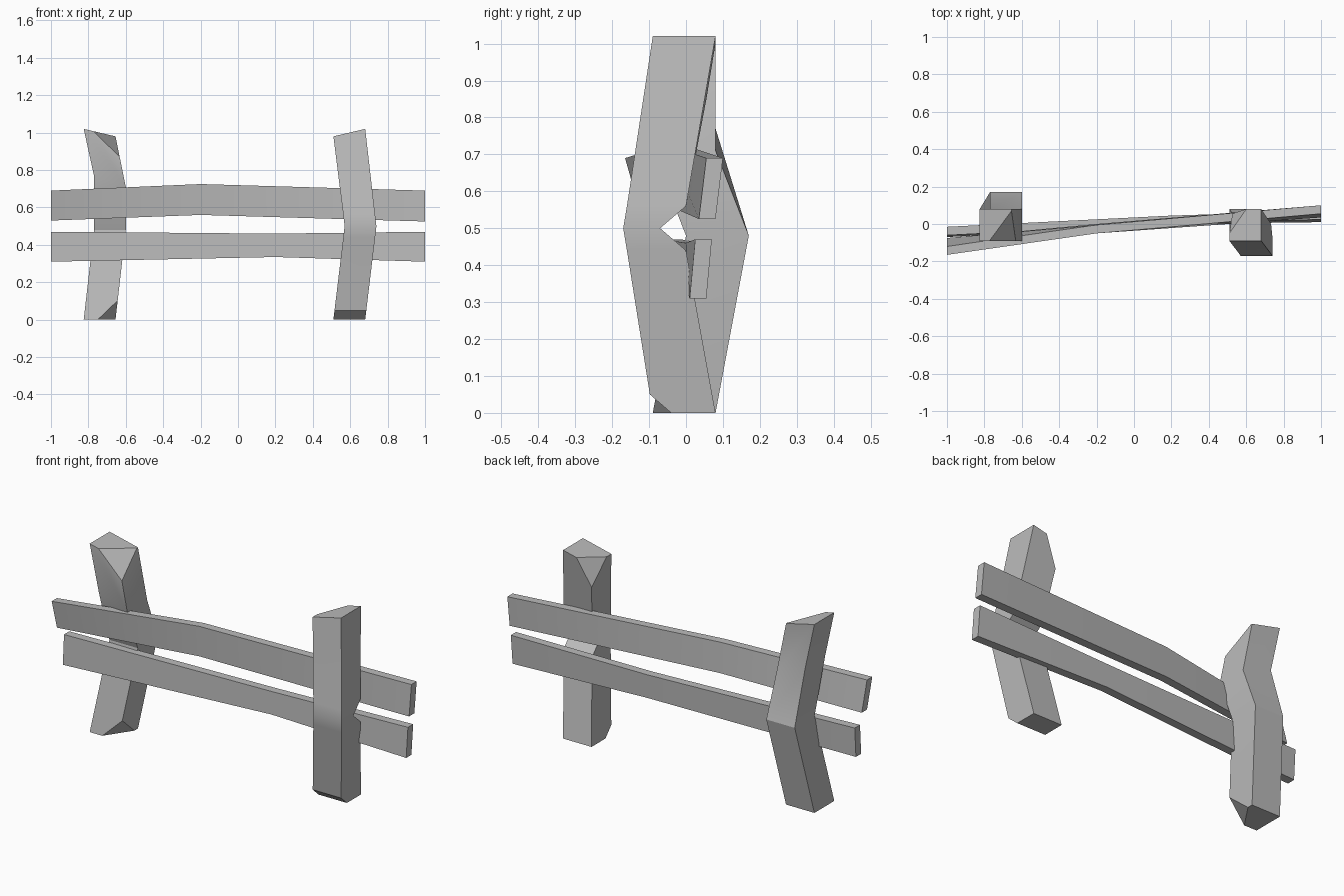
import bpy
import bmesh
from mathutils import Vector

cube = bpy.data.objects.get("Cube")
if cube:
    bpy.data.objects.remove(cube, do_unlink=True)

wood = bpy.data.materials.new("grey_wood")
wood.use_nodes = True
grey = (0.5, 0.5, 0.5, 1)
wood.diffuse_color = grey
wood.node_tree.nodes["Principled BSDF"].inputs["Base Color"].default_value = grey


def loft(name, rings, cuts=()):
    """Skin four-cornered rings, slice off corners, and link the object."""
    bm = bmesh.new()
    loops = [[bm.verts.new(p) for p in ring] for ring in rings]
    for a, b in zip(loops, loops[1:]):
        for i in range(4):
            j = (i + 1) % 4
            bm.faces.new((a[i], a[j], b[j], b[i]))
    bm.faces.new(loops[0][::-1])
    bm.faces.new(loops[-1])
    bmesh.ops.recalc_face_normals(bm, faces=bm.faces[:])
    middle = sum((v.co for v in bm.verts), Vector()) / len(bm.verts)
    for cut in cuts:
        p, q, r = map(Vector, cut)
        normal = (q - p).cross(r - p).normalized()
        if normal.dot(middle - p) > 0:
            normal = -normal
        bmesh.ops.bisect_plane(bm, geom=bm.verts[:] + bm.edges[:] + bm.faces[:],
                               plane_co=p, plane_no=normal, clear_outer=True)
        bmesh.ops.holes_fill(bm, edges=[e for e in bm.edges if e.is_boundary], sides=0)
    bmesh.ops.recalc_face_normals(bm, faces=bm.faces[:])
    mesh = bpy.data.meshes.new(name)
    bm.to_mesh(mesh)
    bm.free()
    mesh.materials.append(wood)
    obj = bpy.data.objects.new(name, mesh)
    bpy.context.collection.objects.link(obj)
    bpy.ops.object.select_all(action='DESELECT')
    obj.select_set(True)
    bpy.context.view_layer.objects.active = obj
    bpy.ops.object.shade_smooth_by_angle(angle=0.5)


def post(name, centre, sections, cuts):
    """Sections: left height, right height, sideways shift, front y, back y."""
    rings = []
    for zl, zr, dx, front, back in sections:
        left, right = centre + dx - 0.085, centre + dx + 0.085
        rings.append([(left, front, zl), (right, front, zr),
                      (right, back, zr), (left, back, zl)])
    loft(name, rings, cuts)


def rail(name, sections, thick=0.045):
    """Sections: x, bottom, top, front y at the bottom and at the top."""
    loft(name, [[(x, yb, low), (x, yb + thick, low), (x, yt + thick, high), (x, yt, high)]
                for x, low, high, yb, yt in sections])


# Post bowed forward, notched at the back, with a chipped top and worn foot
post("left_post", 0.595,
     [(0, 0, 0, -0.09, 0.08), (0.44, 0.44, 0.053, -0.16, 0),
      (0.5, 0.5, 0.06, -0.17, -0.07), (0.56, 0.56, 0.053, -0.16, 0),
      (0.98, 1.02, 0, -0.09, 0.08)],
     [((0.51, -0.05, 0.98), (0.6, 0.08, 1.0), (0.526, 0.055, 0.85)),
      ((0.51, -0.098, 0.05), (0.68, -0.098, 0.05), (0.6, -0.04, 0))])

# Post bowed backward, with chips at its top and foot
post("right_post", -0.74,
     [(0, 0, 0, -0.09, 0.08), (0.48, 0.48, 0.055, 0, 0.17),
      (0.77, 0.71, 0.055, -0.09, 0.08), (1.02, 0.98, 0, -0.09, 0.08)],
     [((-0.77, -0.09, 1.005), (-0.655, 0.07, 0.98), (-0.633, -0.09, 0.87)),
      ((-0.75, -0.09, 0), (-0.655, 0.05, 0), (-0.645, -0.07, 0.1))])

# Warped rails woven between the posts
rail("upper_rail", [(-1, 0.53, 0.69, -0.12, -0.165),
                    (-0.2, 0.56, 0.725, -0.045, -0.05),
                    (1, 0.525, 0.69, 0.035, 0.055)])
rail("lower_rail", [(-1, 0.31, 0.47, -0.07, -0.06),
                    (0.2, 0.335, 0.46, 0, 0),
                    (1, 0.31, 0.47, 0.01, 0.025)])
